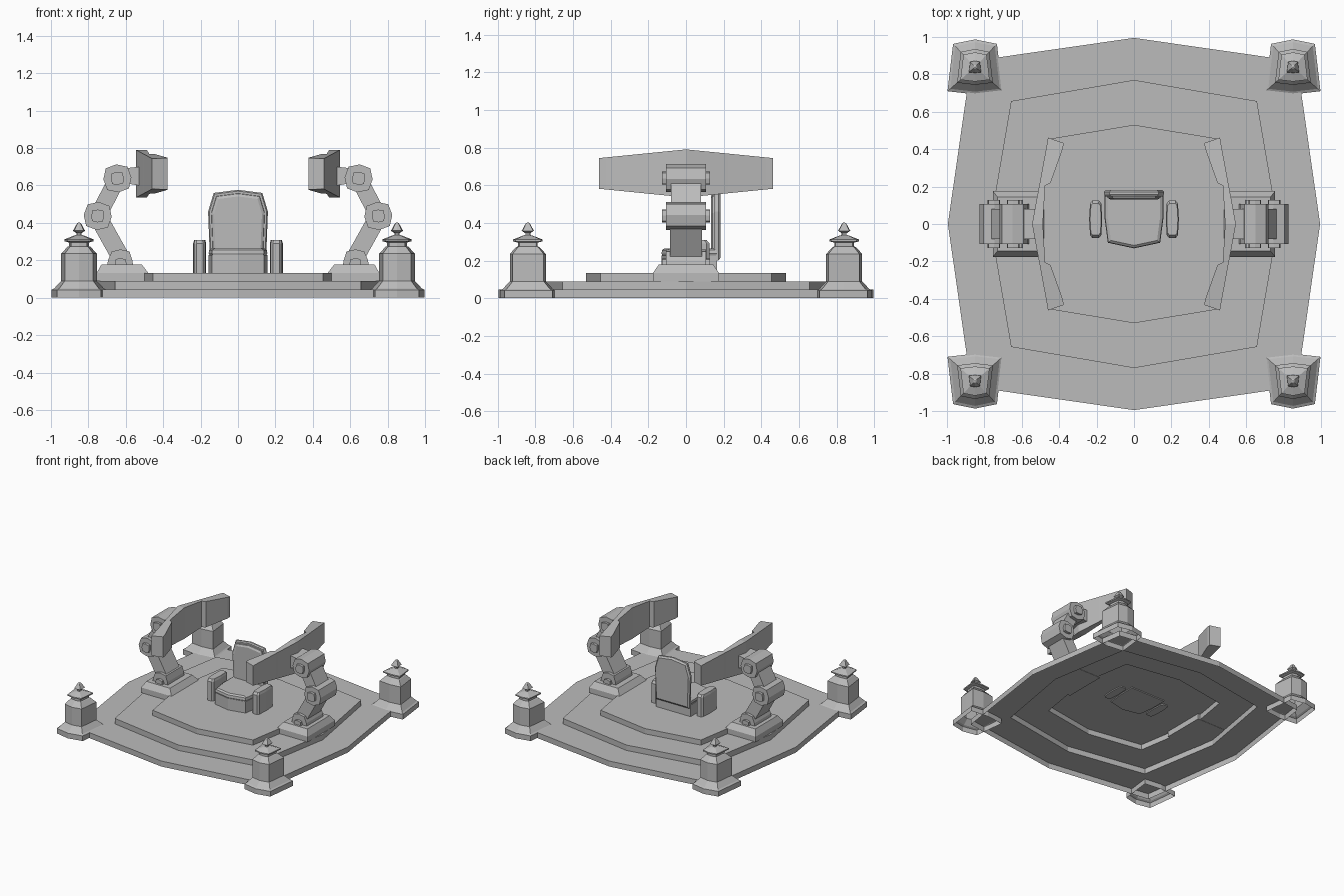
import bpy, bmesh, math
from mathutils import Vector

cube = bpy.data.objects.get("Cube")
if cube:
    bpy.data.objects.remove(cube, do_unlink=True)

grey = bpy.data.materials.new("plain_grey")
grey.use_nodes = True
grey.diffuse_color = (0.5, 0.5, 0.5, 1)
bsdf = grey.node_tree.nodes["Principled BSDF"]
bsdf.inputs["Base Color"].default_value = (0.5, 0.5, 0.5, 1)
bsdf.inputs["Roughness"].default_value = 0.8


def loft(name, rings, flip=(1, 1), bottom=True):
    """Bridge equal-sized rings of points and cap the ends; flip mirrors x and y."""
    bm = bmesh.new()
    rows = [[bm.verts.new((p[0] * flip[0], p[1] * flip[1], p[2])) for p in r] for r in rings]
    n = len(rows[0])
    for a, b in zip(rows, rows[1:]):
        for i in range(n):
            j = (i + 1) % n
            bm.faces.new((a[i], a[j], b[j], b[i]))
    bm.faces.new(rows[-1])
    if bottom:
        bm.faces.new(rows[0][::-1])
        bmesh.ops.recalc_face_normals(bm, faces=bm.faces)
    elif flip[0] * flip[1] < 0:
        bmesh.ops.reverse_faces(bm, faces=bm.faces)
    mesh = bpy.data.meshes.new(name)
    bm.to_mesh(mesh)
    bm.free()
    mesh.materials.append(grey)
    obj = bpy.data.objects.new(name, mesh)
    bpy.context.collection.objects.link(obj)
    return obj


def level(outline, z, scale=1.0, at=(0, 0)):
    """Plan outline placed at a height."""
    return [(at[0] + x * scale, at[1] + y * scale, z) for x, y in outline]


def slab(name, outline, half, flip):
    """x-z outline given thickness along y."""
    return loft(name, [[(x, y, z) for x, z in outline] for y in (-half, half)], flip)


def octagon(mid, corner):
    m, c = mid, corner
    return [(m, 0), (c, c), (0, m), (-c, c), (-m, 0), (-c, -c), (0, -m), (c, -c)]


# Stepped platform, open underneath
steps = [(0.995, 0.87, 0.0, 0.045), (0.77, 0.657, 0.045, 0.09), (0.53, 0.455, 0.09, 0.133)]
loft("stepped_platform",
     [level(octagon(m, c), z) for m, c, z0, z1 in steps for z in (z0, z1)], bottom=False)

# Corner posts: one tapered outline swept through a turned profile
post_outline = [(-0.147, -0.13), (0, -0.147), (0.147, -0.13), (0.132, 0),
                (0.117, 0.123), (0, 0.147), (-0.117, 0.123), (-0.132, 0)]
post_profile = [(1, 0), (1, 0.042), (0.9, 0.05), (0.68, 0.085), (0.65, 0.09), (0.65, 0.235),
                (0.42, 0.272), (0.36, 0.275), (0.36, 0.295), (0.53, 0.302), (0.53, 0.312),
                (0.18, 0.332), (0.09, 0.335), (0.09, 0.345), (0.22, 0.358), (0.07, 0.398), (0.02, 0.402)]
for sx, side in ((1, "left"), (-1, "right")):
    for sy, end in ((1, "back"), (-1, "front")):
        loft(f"corner_post_{end}_{side}",
             [level(post_outline, z, s, (0.85, 0.84)) for s, z in post_profile], (sx, sy), bottom=False)

# Jointed arms, each carrying a curved screen
joint_shape = octagon(0.075, 0.058)
cap_shape = octagon(0.034, 0.029)


def joint(name, x, z, turn, flip):
    c, s = math.cos(turn), math.sin(turn)
    for part, shape, half in (("joint", joint_shape, 0.107), ("cap", cap_shape, 0.128)):
        slab(f"{name}_{part}",
             [(x + a * c - b * s, z + a * s + b * c) for a, b in shape], half, flip)


def link(name, a, b, width, half, flip):
    a, b = Vector(a), Vector(b)
    d = (b - a).normalized() * width / 2
    side = Vector((-d.y, d.x))
    slab(name, [a + side, a - side, b - side, b + side], half, flip)


for sx, side in ((1, "left"), (-1, "right")):
    f = (sx, 1)
    loft(f"arm_base_{side}", [
        [(x, y, z) for x, y in ((x0, -h), (x1, -h), (x1, h), (x0, h))]
        for x0, x1, h, z in ((0.48, 0.755, 0.176, 0.088), (0.48, 0.755, 0.176, 0.133),
                             (0.515, 0.73, 0.145, 0.178))], f)
    slab(f"arm_foot_{side}", [(0.56, 0.17), (0.565, 0.20), (0.58, 0.247), (0.628, 0.258),
                              (0.675, 0.247), (0.695, 0.20), (0.70, 0.17)], 0.107, f)
    slab(f"arm_foot_cap_{side}", [(0.595, 0.17), (0.60, 0.205), (0.63, 0.212),
                                  (0.655, 0.205), (0.66, 0.17)], 0.128, f)
    link(f"lower_arm_{side}", (0.63, 0.22), (0.75, 0.435), 0.095, 0.085, f)
    joint(f"elbow_{side}", 0.75, 0.437, math.radians(4), f)
    link(f"upper_arm_{side}", (0.75, 0.435), (0.645, 0.637), 0.09, 0.08, f)
    joint(f"wrist_{side}", 0.645, 0.638, math.radians(-4), f)
    slab(f"screen_bracket_{side}", [(0.62, 0.615), (0.53, 0.60), (0.53, 0.70), (0.62, 0.69)], 0.08, f)
    # Sections hold outer x, y then inner x, y; height falls away from the middle
    half = [(0.545, 0, 0.487, 0), (0.508, 0.2, 0.475, 0.205), (0.503, 0.225, 0.446, 0.22),
            (0.466, 0.425, 0.38, 0.405), (0.46, 0.462, 0.376, 0.433)]
    sections = [(a, -b, c, -d) for a, b, c, d in half[:0:-1]] + half
    rings = []
    for xo, yo, xi, yi in sections:
        drop_o, drop_i = 0.1 * abs(yo), 0.1 * abs(yi)
        rings.append([(xo, yo, 0.535 + drop_o), (xi, yi, 0.535 + drop_i),
                      (xi, yi, 0.79 - drop_i), (xo, yo, 0.79 - drop_o)])
    loft(f"curved_screen_{side}", rings, f)

    # Armrests with chamfered tops
    rest = [(0.03, -0.085), (0.018, -0.1), (-0.018, -0.1), (-0.03, -0.085),
            (-0.035, 0.0), (-0.03, 0.085), (-0.018, 0.1), (0.018, 0.1), (0.03, 0.085), (0.035, 0.0)]
    loft(f"armrest_{side}", [level(rest, z, s, (0.205, 0.025)) for s, z in
                             ((1, 0.125), (1, 0.29), (0.85, 0.308))], f)

# Seat pedestal and cushion
seat = [(-0.14, -0.1), (0, -0.13), (0.14, -0.1), (0.157, 0.03), (0.157, 0.165), (-0.157, 0.165), (-0.157, 0.03)]
loft("seat_base", [level(seat, z) for z in (0.125, 0.228)])
loft("seat_cushion", [level(seat, z, s) for s, z in ((0.97, 0.228), (1.0, 0.238), (0.98, 0.255), (0.88, 0.265))])

# Backrest shell with a raised front pad
back = [(-0.15, 0.2), (-0.16, 0.46), (-0.13, 0.56), (0, 0.577), (0.13, 0.56), (0.16, 0.46), (0.15, 0.2)]


def back_ring(y, s):
    return [(x * s, y, 0.4 + (z - 0.4) * s) for x, z in back]


loft("backrest", [back_ring(y, s) for y, s in ((0.148, 0.96), (0.158, 1), (0.172, 1), (0.183, 0.93))])
loft("backrest_pad", [back_ring(y, s) for y, s in ((0.155, 0.9), (0.14, 0.88), (0.132, 0.8))])
